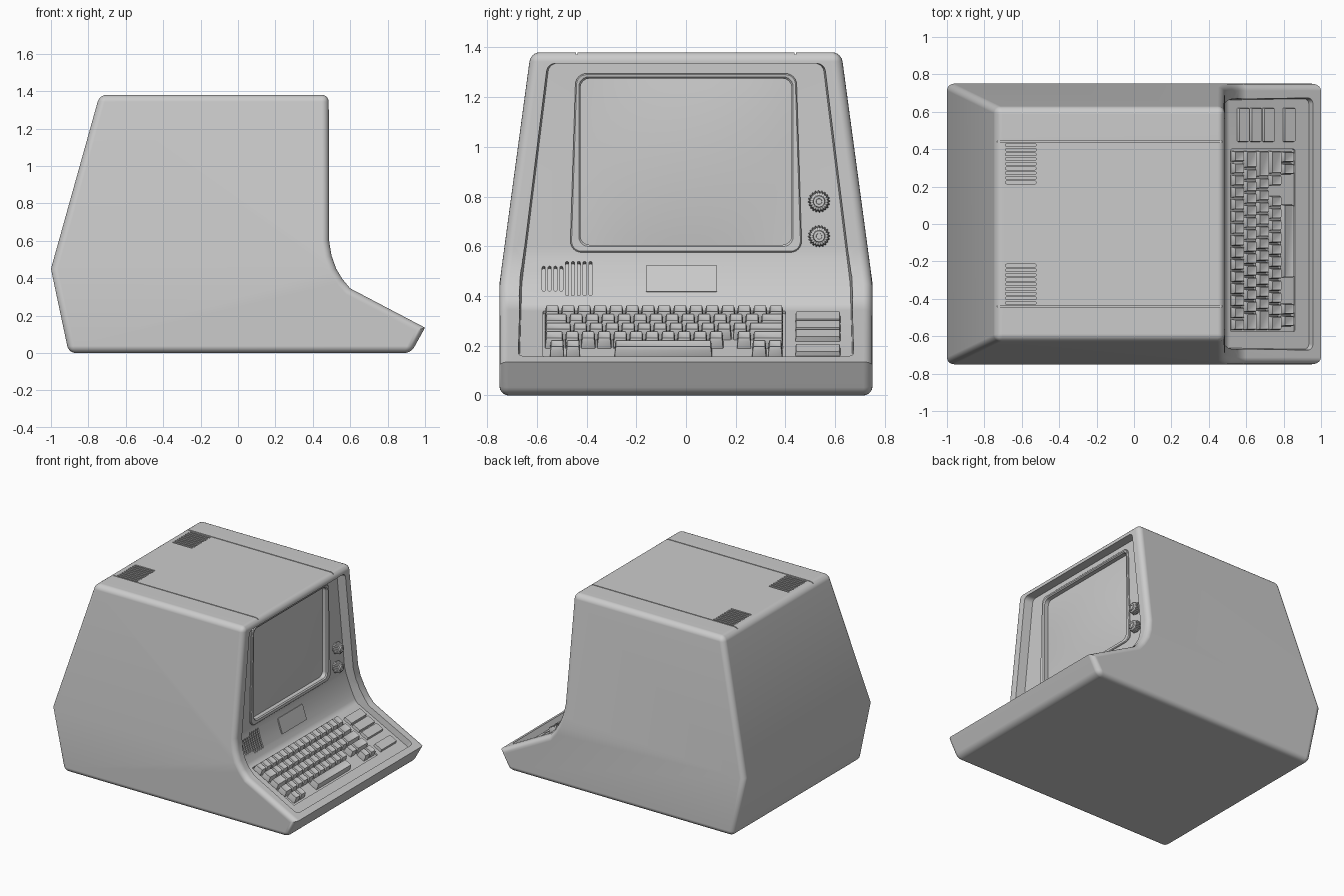
import bpy, bmesh
from math import sin, cos, pi, radians
from mathutils import Matrix, Vector

if "Cube" in bpy.data.objects:
    bpy.data.objects.remove(bpy.data.objects["Cube"])


def frame(x, z, tilt, y=0):
    """Local x = across (+y), local y = up along a panel, local z = out of it."""
    s, c = sin(radians(tilt)), cos(radians(tilt))
    return Matrix(((0, -s, c, x), (1, 0, 0, y), (0, c, s, z), (0, 0, 0, 1)))


def loft(bm, loops, M=Matrix(), caps=True):
    rings = [[bm.verts.new(M @ Vector(p)) for p in loop] for loop in loops]
    n = len(rings[0])
    for a, b in zip(rings, rings[1:]):
        for i in range(n):
            j = (i + 1) % n
            bm.faces.new((a[i], a[j], b[j], b[i]))
    if caps:
        bm.faces.new(rings[0][::-1])
        bm.faces.new(rings[-1])
    return rings


def round_rect(w, h, r, z, cx=0, cy=0, grow=0, segs=3):
    """Rounded rectangle loop; grow widens the bottom and narrows the top."""
    pts = []
    for k, (sx, sy) in enumerate(((1, 1), (-1, 1), (-1, -1), (1, -1))):
        for i in range(segs + 1):
            a = (k + i / segs) * pi / 2
            x = sx * (w / 2 - r - grow * sy) + r * cos(a)
            pts.append((cx + x, cy + sy * (h / 2 - r) + r * sin(a), z))
    return pts


def slab(bm, cx, cy, w, h, z0, z1, M, r=0.006, inset=0.0):
    loft(bm, [round_rect(w, h, r, z0, cx, cy),
              round_rect(w - 2 * inset, h - 2 * inset, r, z1, cx, cy)], M)


def finish(name, bm, solid=False):
    bmesh.ops.recalc_face_normals(bm, faces=bm.faces)
    if solid and bm.calc_volume(signed=True) < 0:
        bmesh.ops.reverse_faces(bm, faces=bm.faces)
    me = bpy.data.meshes.new(name)
    bm.to_mesh(me)
    bm.free()
    ob = bpy.data.objects.new(name, me)
    bpy.context.collection.objects.link(ob)
    smooth(ob)
    return ob


def smooth(ob):
    bpy.ops.object.select_all(action='DESELECT')
    ob.select_set(True)
    bpy.context.view_layer.objects.active = ob
    bpy.ops.object.shade_smooth_by_angle(angle=radians(32))


def cut(ob, bm):
    """Subtract a cutter, using the first solver that gives a sound result."""
    cutter = finish("cutter", bm, True)
    cutter.hide_render = True
    mod = ob.modifiers.new("cut", 'BOOLEAN')
    mod.operation, mod.object = 'DIFFERENCE', cutter
    for solver in ('EXACT', 'MANIFOLD', 'FLOAT'):
        mod.solver = solver
        bpy.context.view_layer.update()
        result = ob.evaluated_get(bpy.context.evaluated_depsgraph_get()).data
        xs = [v.co.x for v in result.vertices]
        if xs and max(xs) - min(xs) > 1.95 and len(xs) > len(ob.data.vertices):
            me = bpy.data.meshes.new_from_object(
                ob.evaluated_get(bpy.context.evaluated_depsgraph_get()))
            ob.modifiers.remove(mod)
            ob.data = me
            break
    else:
        print("cut failed")
        ob.modifiers.remove(mod)
    bpy.data.objects.remove(cutter)


# Housing: side profile with sides that lean inward above z = 0.45
profile = [(-.905, 0), (.925, 0), (1, .135), (.6, .345), (.558, .395), (.525, .45),
           (.5, .52), (.487, .6), (.485, 1.38), (-.74, 1.38), (-1, .45)]
bm = bmesh.new()
sides = [[bm.verts.new((x, s * (.75 - max(0, z - .45) * .135), z)) for x, z in profile]
         for s in (-1, 1)]
n = len(profile)
for v in sides:
    bm.faces.new([v[i] for i in (0, 1, 2, 3, 4, 5, 10)])
    bm.faces.new([v[i] for i in (5, 6, 7, 8, 9, 10)])
for i in range(n):
    j = (i + 1) % n
    bm.faces.new((sides[0][i], sides[0][j], sides[1][j], sides[1][i]))
rounded = [bm.edges.get((v[i], v[(i + 1) % n])) for v in sides for i in range(n)]
rounded += [bm.edges.get((sides[0][i], sides[1][i])) for i in (0, 1, 8, 9)]
bmesh.ops.recalc_face_normals(bm, faces=bm.faces)
bmesh.ops.bevel(bm, geom=rounded, offset=.037, segments=5, profile=.5, affect='EDGES')
bmesh.ops.remove_doubles(bm, verts=bm.verts, dist=.0002)
housing = finish("housing", bm, True)

# Recess for the screen panel and keyboard deck: (x, z, outward angle)
recess = [(.935, .117, 62), (.508, .344, 50), (.49, .37, 42), (.473, .405, 34),
          (.455, .45, 26), (.44, .5, 17), (.428, .55, 8), (.42, .6, 0), (.42, 1.335, 0)]
bm = bmesh.new()
loops = []
for x, z, a in recess:
    w = .67 - (z - .117) * .03 if z < .45 else .66 - (z - .45) * .124
    ox, oz = x + .15 * cos(radians(a)), z + .15 * sin(radians(a))
    loops.append([(x, -w, z), (x, w, z), (ox, w + .015, oz), (ox, -w - .015, oz)])
rings = loft(bm, loops)
corners = [bm.edges.get((r[a], r[b])) for r in (rings[0], rings[-1]) for a, b in ((1, 2), (3, 0))]
bmesh.ops.bevel(bm, geom=corners, offset=.03, segments=4, profile=.5, affect='EDGES')
cut(housing, bm)

# Screen opening, keyboard well and speaker slots
screen_f = frame(.42, .94, 0)
slope_f = frame(.452, .47, 18)
deck_f = frame(.508, .344, 62)
top_f = Matrix.Translation((0, 0, 1.38))
bm = bmesh.new()
slab(bm, 0, 0, .85, .67, -.035, .05, screen_f, .035)
slab(bm, -.0875, -.204, .975, .39, -.012, .03, deck_f, .008)
for i in range(9):
    slab(bm, -.572 + i * .0235, 0, .012, .105 if i < 4 else .145, -.03, .04, slope_f, .005)
cut(housing, bm)

# Top vents and lid seams
bm = bmesh.new()
for s in (-1, 1):
    for i in range(9):
        slab(bm, -.605, s * .322 + (i - 4) * .025, .165, .014, -.02, .02, top_f)
    slab(bm, -.12, s * .439, 1.26, .007, -.01, .02, top_f, .001)
cut(housing, bm)
smooth(housing)
housing.modifiers.new("even_shading", 'WEIGHTED_NORMAL').keep_sharp = True

# Screen surround
bm = bmesh.new()
loft(bm, [round_rect(.91, .72, .045, -.005, 0, -.005, .01, 6),
          round_rect(.91, .72, .045, .008, 0, -.005, .01, 6),
          round_rect(.9, .71, .04, .013, 0, -.005, .01, 6),
          round_rect(.862, .682, .04, .011, 0, 0, 0, 6),
          round_rect(.848, .668, .035, .003, 0, 0, 0, 6),
          round_rect(.848, .668, .035, -.034, 0, 0, 0, 6)], screen_f, caps=False)
finish("screen_surround", bm)

# Bulged screen glass
bm = bmesh.new()
bmesh.ops.create_grid(bm, x_segments=18, y_segments=18, size=1)
for v in bm.verts:
    a, b = v.co.x, v.co.y
    v.co = screen_f @ Vector((a * .427, b * .337, -.028 + .022 * (1 - a * a) * (1 - b * b)))
finish("screen_glass", bm)

# Label plate under the screen
bm = bmesh.new()
slab(bm, -.018, 0, .285, .112, -.012, .006, slope_f, .004)
finish("label_plate", bm)


# Fluted control knobs
def ring(r, z, flute=0.0, count=80):
    return [((r - flute * (i // 2 % 2)) * cos(2 * pi * i / count),
             (r - flute * (i // 2 % 2)) * sin(2 * pi * i / count), z) for i in range(count)]


for name, z in (("upper_knob", .78), ("lower_knob", .64)):
    bm = bmesh.new()
    loft(bm, [ring(.034, -.005), ring(.034, .012), ring(.044, .012, .005), ring(.038, .042, .005),
              ring(.027, .047), ring(.024, .047), ring(.022, .056), ring(.012, .056),
              ring(.011, .052)], frame(.42, z, 0, .535))
    finish(name, bm)

# Keyboard rows: key widths in units, negative values are gaps
unit = .0643
rows = [[1] * 15,
        [1.5] + [1] * 12 + [1.5],
        [1.75] + [1] * 11 + [2.25],
        [1.25] + [1] * 10 + [-.75, 1, 2],
        [-.3, 1, 1, -2.04, 6.2, -2.4, 1, 1]]
bm = bmesh.new()
for k, row in enumerate(rows):
    y = -.57
    for w in row:
        if w > 0:
            cy = -.05 - .075 * k
            cx, kw = y + w * unit / 2, w * unit - .007
            loft(bm, [round_rect(kw, .066, .004, -.013, cx, cy, segs=2),
                      round_rect(kw - .004, .062, .004, .018, cx, cy, segs=2),
                      round_rect(kw - .01, .054, .005, .032, cx, cy + .002, segs=2),
                      round_rect(kw - .018, .046, .005, .03, cx, cy + .002, segs=2)], deck_f)
        y += abs(w) * unit
finish("keyboard_keys", bm)

# Wide bars beside the keyboard
bm = bmesh.new()
for x in (.583, .65, .718, .828):
    slab(bm, .53, -(x - .515) / .883 - .006, .182, .068, -.005, .02, deck_f, .004, .003)
finish("side_bars", bm)
